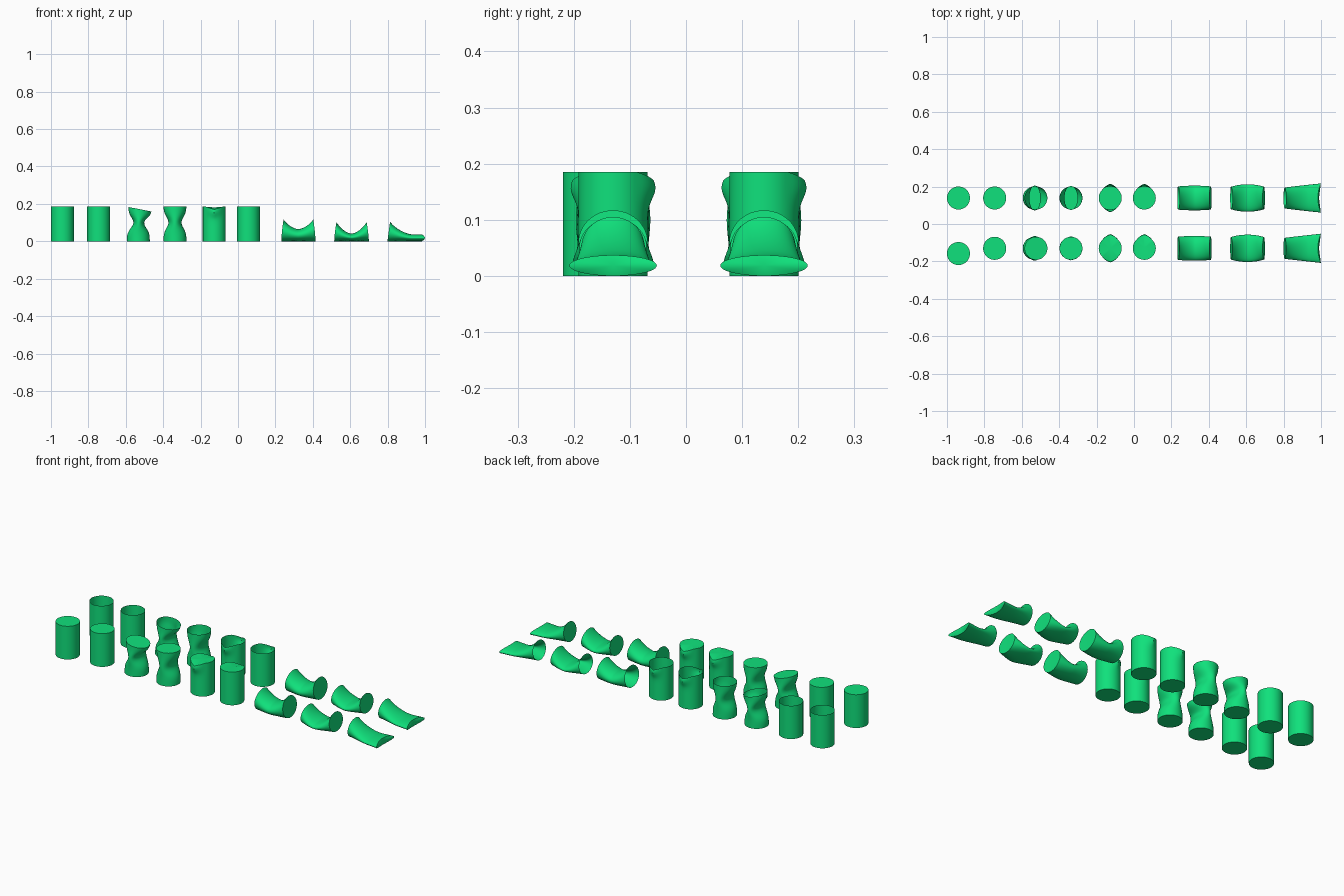
import bpy, bmesh, math

if "Cube" in bpy.data.objects:
    bpy.data.objects.remove(bpy.data.objects["Cube"])

R, H, SEG, RINGS = 0.0615, 0.185, 48, 28

green = bpy.data.materials.new("can_green")
green.diffuse_color = (0.005, 0.75, 0.2, 1)
green.use_nodes = True
green.node_tree.nodes["Principled BSDF"].inputs["Base Color"].default_value = green.diffuse_color


def gauss(v, centre, width):
    return math.exp(-((v - centre) / width) ** 2)


# Standing shapes: (angle, height) -> local position
def intact(a, z):
    return R * math.cos(a), R * math.sin(a), z


def bent(a, z):
    x, y, _ = intact(a, z)
    g = gauss(z, 0.1, 0.042)
    x = x * (1 - 0.53 * g) + 0.009 * (z / H) ** 2
    y *= 1 + 0.08 * g
    tilt = max(0, (z - 0.1) / (H - 0.1))
    return x, y, z - 0.024 * tilt * (x + R) / (2 * R)


def waisted(a, z):
    x, y, _ = intact(a, z)
    g = gauss(z, 0.1, 0.042)
    return x * (1 - 0.43 * g), y * (1 + 0.04 * g), z


def beaked(a, z, both=True):
    # rim pulled out to a point on the back, and on the front as well
    x, y, _ = intact(a, z)
    s = math.sin(a)
    if s > 0 or both:
        point = max(0, 1 - math.acos(min(1, abs(s))) / 0.8)
        y += math.copysign(0.014 * point * gauss(z, 0.168, 0.035), s)
        z -= 0.015 * point * max(0, (z - 0.12) / (H - 0.12))
    return x, y, z


def beaked_back(a, z):
    return beaked(a, z, False)


# Lying shapes: lid end at -x, base at +x
def lying(a, z, length, low, high, mid_w, end_w):
    u = 2 * z / H - 1
    h = low + (high - low) * abs(u) ** 1.6
    w = mid_w + (end_w - mid_w) * u * u
    lift = 0.5 * (1 + math.sin(a))
    x = u * length / 2 - math.copysign(0.012 * abs(u) ** 3 * lift ** 1.5, u)
    return x, w * math.cos(a), h * lift


def dented(a, z):
    return lying(a, z, 0.183, 0.065, 0.117, 0.066, 0.062)


def crushed(a, z):
    return lying(a, z, 0.185, 0.041, 0.103, 0.073, 0.06)


def flattened(a, z):
    u = 2 * z / H - 1
    h = 0.037 + 0.065 * max(0, 0.25 - 0.75 * u) ** 1.6 + 0.003 * max(0, -u)
    w = 0.067 + 0.011 * u
    s = math.sin(a)
    x = 0.1 * u + 0.004
    if u > 0:
        x -= 0.016 * u ** 3 * s * s
    else:
        x += 0.014 * abs(u) ** 3 * (0.5 + 0.5 * s)
    return x, w * math.cos(a), 0.5 * h * (1 + s)


def make_can(name, x, y, shape, closed):
    bm = bmesh.new()
    rings = []
    for i in range(RINGS + 1):
        z = H * i / RINGS
        rings.append([bm.verts.new(shape(2 * math.pi * k / SEG, z)) for k in range(SEG)])
    for lo, hi in zip(rings, rings[1:]):
        for k in range(SEG):
            n = (k + 1) % SEG
            bm.faces.new((lo[k], lo[n], hi[n], hi[k]))
    # base is always present; lying cans have it at the +x end
    laid = shape in (dented, crushed, flattened)
    caps = [rings[-1] if laid else rings[0]]
    if closed:
        caps.append(rings[0] if laid else rings[-1])
    for ring in caps:
        face = bm.faces.new(ring)
        bmesh.ops.poke(bm, faces=[face])
    bmesh.ops.recalc_face_normals(bm, faces=bm.faces[:])
    mesh = bpy.data.meshes.new(name)
    bm.to_mesh(mesh)
    bm.free()
    mesh.materials.append(green)
    obj = bpy.data.objects.new(name, mesh)
    obj.location = (x, y, 0)
    bpy.context.collection.objects.link(obj)
    bpy.context.view_layer.objects.active = obj
    obj.select_set(True)
    bpy.ops.object.shade_smooth_by_angle(angle=math.radians(35))
    obj.select_set(False)


# Row of nine cans, from intact to flattened
row = [
    ("intact_can", -0.9385, intact),
    ("spare_can", -0.745, intact),
    ("bent_can", -0.533, bent),
    ("waisted_can", -0.337, waisted),
    ("double_beaked_can", -0.127, beaked),
    ("beaked_can", 0.055, beaked_back),
    ("dented_lying_can", 0.323, dented),
    ("crushed_lying_can", 0.607, crushed),
    ("flattened_lying_can", 0.895, flattened),
]
for i, (name, x, shape) in enumerate(row):
    make_can("open_" + name, x, 0.139, shape, False)
    make_can("closed_" + name, x, -0.158 if i == 0 else -0.13, shape, True)
